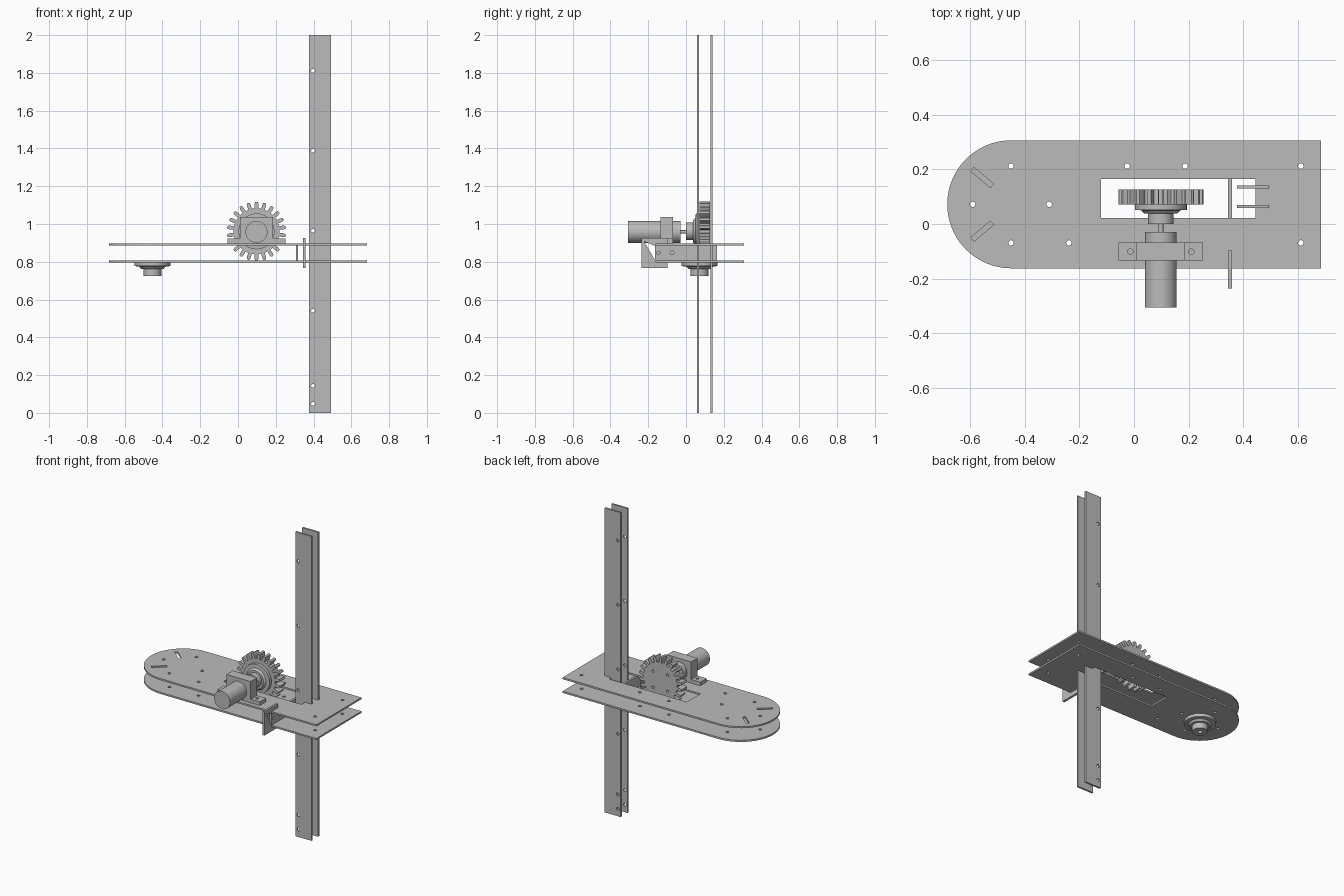
import bpy
import bmesh
from math import sin, cos, pi, radians
from mathutils import Matrix, Vector

if "Cube" in bpy.data.objects:
    bpy.data.objects.remove(bpy.data.objects["Cube"])

grey = bpy.data.materials.new("machined_grey")
grey.use_nodes = True
grey.diffuse_color = (0.5, 0.5, 0.5, 1)
grey.node_tree.nodes["Principled BSDF"].inputs["Base Color"].default_value = (0.5, 0.5, 0.5, 1)

# Sheet orientations: columns are local x, local y and the thickness direction
FLAT = Matrix.Identity(4)
FACING = Matrix(((1, 0, 0, 0), (0, 0, -1, 0), (0, 1, 0, 0), (0, 0, 0, 1)))
SIDEWAYS = Matrix(((0, 0, 1, 0), (1, 0, 0, 0), (0, 1, 0, 0), (0, 0, 0, 1)))


def finish(name, mesh):
    mesh.materials.clear()
    mesh.materials.append(grey)
    obj = bpy.data.objects.new(name, mesh)
    bpy.context.collection.objects.link(obj)
    bpy.ops.object.select_all(action='DESELECT')
    obj.select_set(True)
    bpy.context.view_layer.objects.active = obj
    bpy.ops.object.shade_smooth_by_angle(angle=radians(30))
    return obj


def circle(x, y, r, n=16):
    return [(x + r * cos(2 * pi * i / n), y + r * sin(2 * pi * i / n)) for i in range(n)]


def rect(x0, x1, y0, y1):
    return [(x0, y0), (x1, y0), (x1, y1), (x0, y1)]


def sheet(name, outline, holes, low, high, plane=FLAT):
    """Cut a profile with holes and give it thickness from low to high."""
    curve = bpy.data.curves.new(name + "_profile", 'CURVE')
    curve.dimensions = '2D'
    curve.fill_mode = 'BOTH'
    curve.extrude = (high - low) / 2
    for loop in [outline] + holes:
        spline = curve.splines.new('POLY')
        spline.points.add(len(loop) - 1)
        for point, (x, y) in zip(spline.points, loop):
            point.co = (x, y, 0, 1)
        spline.use_cyclic_u = True
    temp = bpy.data.objects.new(name + "_temp", curve)
    bpy.context.collection.objects.link(temp)
    graph = bpy.context.evaluated_depsgraph_get()
    mesh = bpy.data.meshes.new_from_object(temp.evaluated_get(graph))
    bpy.data.objects.remove(temp)
    mesh.transform(plane @ Matrix.Translation((0, 0, (low + high) / 2)))
    bm = bmesh.new()
    bm.from_mesh(mesh)
    bmesh.ops.remove_doubles(bm, verts=bm.verts, dist=1e-5)
    bmesh.ops.recalc_face_normals(bm, faces=bm.faces)
    bm.to_mesh(mesh)
    bm.free()
    return finish(name, mesh)


def lathe(name, profile, matrix, closed=False):
    """Spin (radius, height) points about the local z axis."""
    bm = bmesh.new()
    verts = [bm.verts.new((r, 0, h)) for r, h in profile]
    pairs = list(zip(verts, verts[1:]))
    if closed:
        pairs.append((verts[-1], verts[0]))
    edges = [bm.edges.new(p) for p in pairs]
    bmesh.ops.spin(bm, geom=verts + edges, cent=(0, 0, 0), axis=(0, 0, 1),
                   angle=2 * pi, steps=40)
    bmesh.ops.remove_doubles(bm, verts=bm.verts, dist=1e-5)
    bmesh.ops.recalc_face_normals(bm, faces=bm.faces)
    mesh = bpy.data.meshes.new(name)
    bm.to_mesh(mesh)
    bm.free()
    mesh.transform(matrix)
    return finish(name, mesh)


# Base plates: rounded on the left end, with a central slot notched for the rails
MID = 0.072
END_R = 0.234
RAIL_SPANS = [(0.058, 0.07), (0.129, 0.141)]
arc = [(-0.449 - END_R * sin(pi * i / 40), MID + END_R * cos(pi * i / 40)) for i in range(41)]
plate_outline = arc + [(0.683, MID - END_R), (0.683, MID + END_R)]
slot = [(-0.12, 0.022), (0.445, 0.022)]
for y0, y1 in RAIL_SPANS:
    slot += [(0.445, y0), (0.495, y0), (0.495, y1), (0.445, y1)]
slot += [(0.445, 0.164), (-0.12, 0.164)]
hole_rows = {0.212: (-0.45, -0.025, 0.187, 0.61),
             MID: (-0.59, -0.31),
             -0.069: (-0.45, -0.238, 0.61)}
drilled = [circle(x, y, 0.01) for y, xs in hole_rows.items() for x in xs]


def slanted_slot(side):
    a = radians(-40 * side)
    centre = Vector((-0.555, MID + side * 0.098))
    turn = Matrix.Rotation(a, 2)
    return [tuple(centre + turn @ Vector(p)) for p in rect(-0.047, 0.047, -0.009, 0.009)]


guide_slots = [slanted_slot(1), slanted_slot(-1)]
sheet("upper_plate", plate_outline, drilled + [slot] + guide_slots, 0.887, 0.898)
sheet("lower_plate", plate_outline, drilled + [slot], 0.797, 0.808)

# Vertical rails
for name, (y0, y1) in zip(("front_rail", "back_rail"), RAIL_SPANS):
    rail_holes = [circle(0.397, z, 0.01) for z in (0.048, 0.143, 0.54, 0.964, 1.388, 1.811)]
    sheet(name, rect(0.376, 0.493, 0, 2), rail_holes, -y1, -y0, FACING)

# Spur gear
GX, GZ = 0.098, 0.961
TEETH = 22
outline = []
for i in range(TEETH):
    for r, part in ((0.122, -0.27), (0.143, -0.25), (0.155, -0.17), (0.157, 0),
                    (0.155, 0.17), (0.143, 0.25), (0.122, 0.27)):
        a = pi / 2 + 2 * pi * (i + part) / TEETH
        outline.append((GX + r * cos(a), GZ + r * sin(a)))
gear_holes = [circle(GX + 0.075 * cos(a), GZ + 0.075 * sin(a), 0.009)
              for a in (pi / 4 + k * pi / 2 for k in range(4))]
sheet("gear", outline, gear_holes, -0.127, -0.072, FACING)

# Flanged hubs: one on the gear, one under the lower plate
hub = [(0.014, 0), (0.095, 0), (0.095, 0.02), (0.071, 0.022), (0.06, 0.034),
       (0.047, 0.034), (0.047, 0.072), (0.014, 0.072)]
towards_front = Matrix.Rotation(pi / 2, 4, 'X')
lathe("gear_hub", hub, Matrix.Translation((GX, 0.072, GZ)) @ towards_front, True)
lathe("lower_hub", hub, Matrix.Translation((-0.453, MID, 0.797)) @ Matrix.Rotation(pi, 4, 'X'), True)

# Motor and its shaft
lathe("motor", [(0, 0), (0.058, 0), (0.058, 0.276), (0, 0.276)],
      Matrix.Translation((GX, -0.03, GZ - 0.003)) @ towards_front)
lathe("motor_shaft", [(0, 0), (0.009, 0), (0.009, 0.12), (0, 0.12)],
      Matrix.Translation((GX, 0.07, GZ - 0.003)) @ towards_front)

# Motor mount: drilled foot and clamp block
sheet("mount_foot", rect(-0.056, 0.252, -0.134, -0.068),
      [circle(x, -0.101, 0.01) for x in (-0.013, 0.21)], 0.898, 0.922)
sheet("mount_block", rect(0.01, 0.186, 0.9, 1.038), [circle(GX, GZ - 0.003, 0.058, 40)],
      0.068, 0.134, FACING)

# Upright bracket through the plates, with a cut-out outer hook
sheet("bracket_hook", rect(-0.236, -0.097, 0.768, 0.925),
      [[(-0.222, 0.908), (-0.165, 0.885), (-0.165, 0.81)],
       circle(-0.145, 0.847, 0.009)], 0.344, 0.358, SIDEWAYS)
sheet("bracket_web", rect(-0.097, 0.164, 0.808, 0.887),
      [circle(-0.074, 0.847, 0.01)], 0.344, 0.358, SIDEWAYS)
sheet("inner_brace", rect(-0.15, 0.02, 0.808, 0.887), [], 0.308, 0.318, SIDEWAYS)
